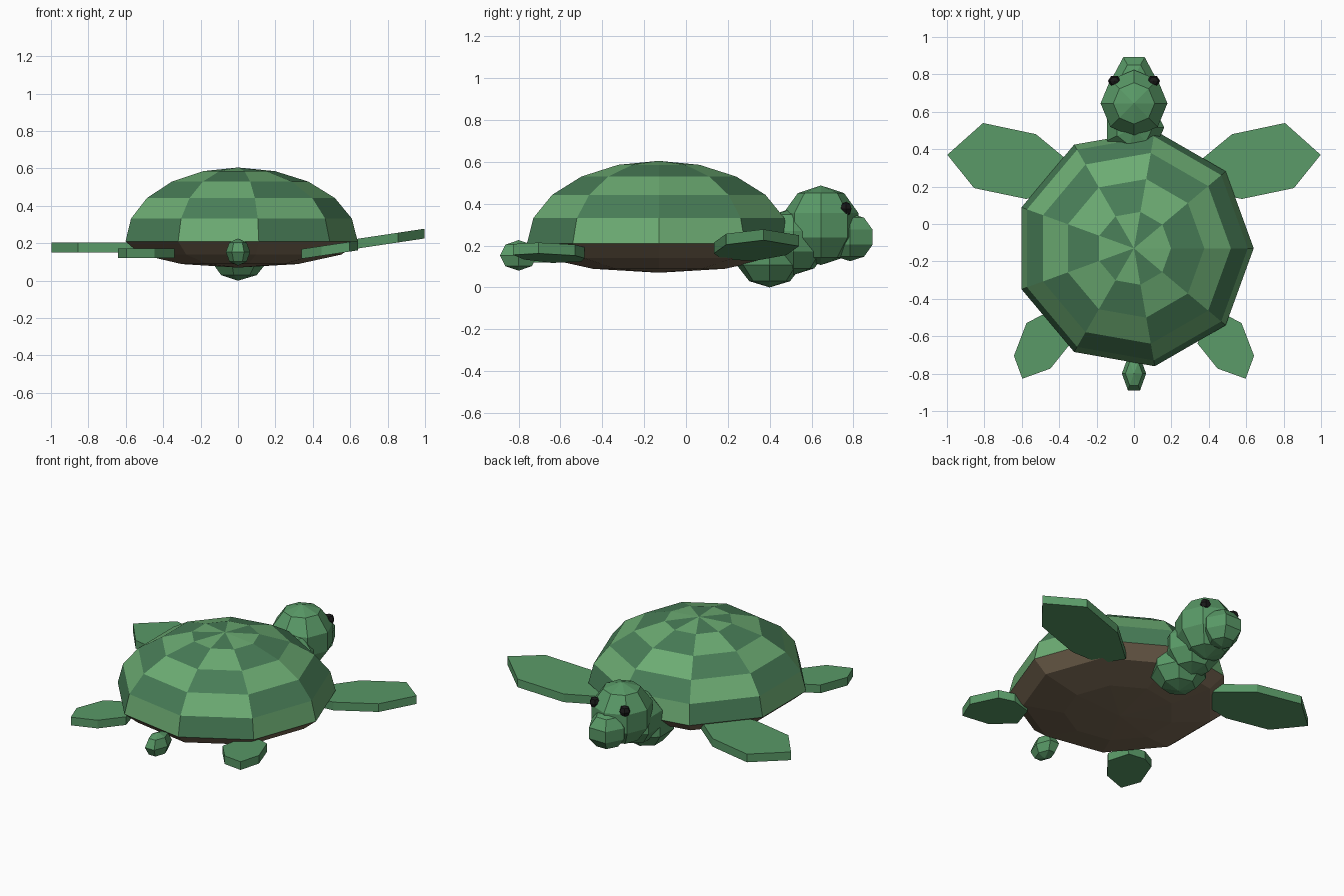
import bpy, bmesh
from math import sin, cos, pi, radians

if "Cube" in bpy.data.objects:
    bpy.data.objects.remove(bpy.data.objects["Cube"])


def material(name, rgb):
    m = bpy.data.materials.new(name)
    m.diffuse_color = (*rgb, 1)
    m.use_nodes = True
    m.node_tree.nodes["Principled BSDF"].inputs["Base Color"].default_value = m.diffuse_color
    return m


SKIN = material("skin_green", (0.10, 0.32, 0.135))
LIGHT = material("scute_light", (0.15, 0.41, 0.17))
DARK = material("scute_dark", (0.065, 0.205, 0.095))
BELLY = material("belly_brown", (0.20, 0.145, 0.09))
BLACK = material("eye_black", (0.01, 0.01, 0.01))


def finish(name, bm, mats):
    bmesh.ops.recalc_face_normals(bm, faces=bm.faces)
    me = bpy.data.meshes.new(name)
    bm.to_mesh(me)
    bm.free()
    ob = bpy.data.objects.new(name, me)
    for m in mats:
        me.materials.append(m)
    bpy.context.collection.objects.link(ob)
    return ob


def ball(name, segs, lats, centre, radii, mats, poles=(-1, 1), checker=False):
    """Low-poly ellipsoid from latitude rings (degrees) plus pole fans."""
    bm = bmesh.new()

    def point(lat, k):
        a = 2 * pi * k / segs
        d = (cos(lat) * cos(a), cos(lat) * sin(a), sin(lat))
        return bm.verts.new([c + r * v for c, r, v in zip(centre, radii, d)])

    rings = [[point(radians(l), k) for k in range(segs)] for l in lats]
    for j, (lo, hi) in enumerate(zip(rings, rings[1:])):
        for i in range(segs):
            n = (i + 1) % segs
            f = bm.faces.new((lo[i], lo[n], hi[n], hi[i]))
            f.material_index = (i + j) % 2 if checker else 0
    for p in poles:
        tip = bm.verts.new((centre[0], centre[1], centre[2] + p * radii[2]))
        ring = rings[-1] if p > 0 else rings[0]
        for i in range(segs):
            f = bm.faces.new((ring[i], ring[(i + 1) % segs], tip))
            f.material_index = (i + len(rings) - 1) % 2 if checker else 0
    return finish(name, bm, mats)


def flipper(name, outline, side, z_at, slope, x_ref, thick=0.052):
    """Flat plate from a top outline, rising outward by slope."""
    bm = bmesh.new()
    vs = [bm.verts.new((side * x, y, z_at + slope * (x - x_ref) - thick / 2))
          for x, y in outline]
    face = bm.faces.new(vs)
    top = bmesh.ops.extrude_face_region(bm, geom=[face])["geom"]
    bmesh.ops.translate(bm, vec=(0, 0, thick),
                        verts=[g for g in top if isinstance(g, bmesh.types.BMVert)])
    return finish(name, bm, [SKIN])


# nine-sided shell with chequered scutes, and shallow belly
ball("shell", 9, (0, 18, 36, 54, 72), (0, -0.13, 0.21), (0.64, 0.64, 0.395),
     [LIGHT, DARK], poles=(1,), checker=True)
ball("belly", 9, (-60, -30, 0), (0, -0.13, 0.21), (0.64, 0.64, 0.14),
     [BELLY], poles=(-1,))

# neck, head, snout, tail
FIVE = (-54, -18, 18, 54)
ball("neck_lower", 7, FIVE, (0, 0.40, 0.155), (0.17, 0.17, 0.155), [SKIN])
ball("neck_upper", 7, FIVE, (0, 0.515, 0.22), (0.17, 0.17, 0.16), [SKIN])
ball("head", 8, FIVE, (0, 0.645, 0.297), (0.188, 0.188, 0.19), [SKIN])
ball("snout", 6, FIVE, (0, 0.785, 0.24), (0.12, 0.13, 0.115), [SKIN])
ball("tail", 6, (-45, 0, 45), (0, -0.80, 0.153), (0.065, 0.103, 0.073), [SKIN])

# flippers and eyes on both sides; the right flippers are lifted
FRONT = [(0.998, 0.37), (0.807, 0.54), (0.524, 0.48), (0.33, 0.32),
         (0.40, 0.17), (0.577, 0.134), (0.855, 0.192)]
HIND = [(0.642, -0.705), (0.597, -0.827), (0.447, -0.773), (0.34, -0.64),
        (0.38, -0.50), (0.49, -0.485), (0.575, -0.53)]
for label, s, slope in (("left", -1, 0), ("right", 1, 0.15)):
    flipper("front_flipper_" + label, FRONT, s, 0.177, slope, 0.50)
    flipper("hind_flipper_" + label, HIND, s, 0.146, slope, 0.36)
    ball("eye_" + label, 6, (-45, 0, 45), (s * 0.105, 0.765, 0.375),
         (0.035, 0.03, 0.035), [BLACK])
